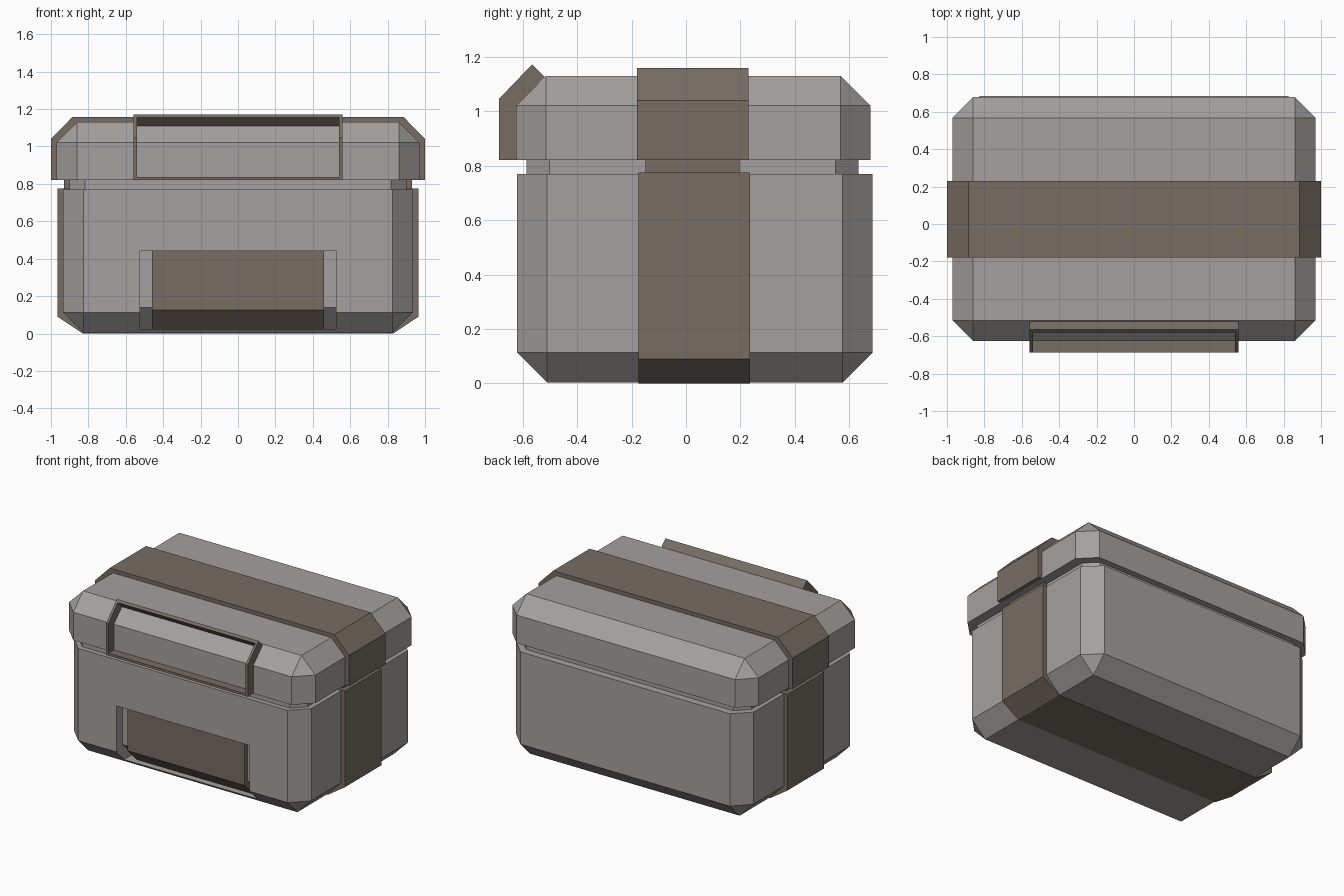
import bpy
import bmesh

cube = bpy.data.objects.get("Cube")
if cube:
    bpy.data.objects.remove(cube, do_unlink=True)


def make_material(name, rgb):
    mat = bpy.data.materials.new(name)
    mat.use_nodes = True
    color = (*rgb, 1.0)
    mat.diffuse_color = color
    mat.node_tree.nodes["Principled BSDF"].inputs["Base Color"].default_value = color
    return mat


GREY = make_material("warm grey metal", (0.375, 0.352, 0.342))
BROWN = make_material("brown trim", (0.185, 0.153, 0.124))


def finish(name, bm, mat):
    bmesh.ops.recalc_face_normals(bm, faces=bm.faces)
    mesh = bpy.data.meshes.new(name)
    bm.to_mesh(mesh)
    bm.free()
    mesh.materials.append(mat)
    obj = bpy.data.objects.new(name, mesh)
    bpy.context.scene.collection.objects.link(obj)
    return obj


def chamfered_box(name, mat, half_x, y, z, cut, flat_ends=()):
    """Box with chamfered edges; edge rings at the flat_ends heights stay sharp."""
    bm = bmesh.new()
    bmesh.ops.create_cube(bm, size=1)
    for v in bm.verts:
        v.co = (half_x * 2 * v.co.x, y[v.co.y > 0], z[v.co.z > 0])
    flat = [z[i] for i in flat_ends]
    edges = [e for e in bm.edges
             if not any(all(abs(v.co.z - h) < 1e-4 for v in e.verts) for h in flat)]
    if cut:
        bmesh.ops.bevel(bm, geom=edges, offset=cut, segments=1, affect='EDGES')
    return finish(name, bm, mat)


def prism(name, mat, profile, start, end, axis):
    """Extrude a profile along x (profile is y, z) or along y (profile is x, z)."""
    bm = bmesh.new()
    rings = []
    for t in (start, end):
        rings.append([bm.verts.new((t, a, b) if axis == 'X' else (a, t, b))
                      for a, b in profile])
    low, high = rings
    bm.faces.new(low)
    bm.faces.new(high[::-1])
    n = len(profile)
    for i in range(n):
        j = (i + 1) % n
        bm.faces.new((low[i], high[i], high[j], low[j]))
    return finish(name, bm, mat)


def mirrored(points):
    return points + [(-x, z) for x, z in reversed(points)]


# Main shells: body, recessed neck, lid
body = chamfered_box("body", GREY, 0.935, (-0.62, 0.685), (0.003, 0.77), 0.11, (1,))
chamfered_box("neck", GREY, 0.90, (-0.585, 0.633), (0.74, 0.85), 0.083, (0, 1))
chamfered_box("lid", GREY, 0.97, (-0.625, 0.678), (0.82, 1.13), 0.11, (0,))

# Front recess that follows the body's lower chamfer
cutter = prism("recess_cutter", GREY,
               [(-0.75, 0.025), (-0.436, 0.025), (-0.551, 0.14), (-0.551, 0.44), (-0.75, 0.44)],
               -0.525, 0.525, 'X')
cutter.hide_render = True
cut = body.modifiers.new("front_recess", 'BOOLEAN')
cut.operation = 'DIFFERENCE'
cut.solver = 'EXACT'
cut.object = cutter
bpy.context.view_layer.objects.active = body
bpy.ops.object.modifier_apply(modifier=cut.name)
bpy.data.objects.remove(cutter, do_unlink=True)

# Panel sitting inside the recess
prism("front_panel", BROWN,
      [(-0.475, 0.015), (-0.585, 0.125), (-0.585, 0.44), (-0.53, 0.44), (-0.53, 0.14), (-0.42, 0.015)],
      -0.46, 0.46, 'X')

# Wrap-around bands
prism("body_band", BROWN, mirrored([(0.83, 0), (0.965, 0.09), (0.965, 0.775)]),
      -0.175, 0.235, 'Y')
prism("neck_band", BROWN, mirrored([(0.93, 0.76), (0.93, 0.83)]), -0.148, 0.197, 'Y')
prism("lid_band", BROWN, mirrored([(1, 0.82), (1, 1.04), (0.885, 1.158)]),
      -0.18, 0.23, 'Y')

# Open frame handle on the lid front
side = [(-0.687, 0.82), (-0.687, 1.045), (-0.565, 1.172), (-0.52, 1.127),
        (-0.62, 1.02), (-0.62, 0.82)]
for label, sign in (("left", 1), ("right", -1)):
    prism(f"handle_side_{label}", BROWN, side, sign * 0.54, sign * 0.558, 'X')
prism("handle_top", BROWN,
      [(-0.565, 1.172), (-0.52, 1.127), (-0.535, 1.11), (-0.58, 1.156)], -0.54, 0.54, 'X')
chamfered_box("handle_bottom", BROWN, 0.54, (-0.687, -0.62), (0.82, 0.837), 0)
